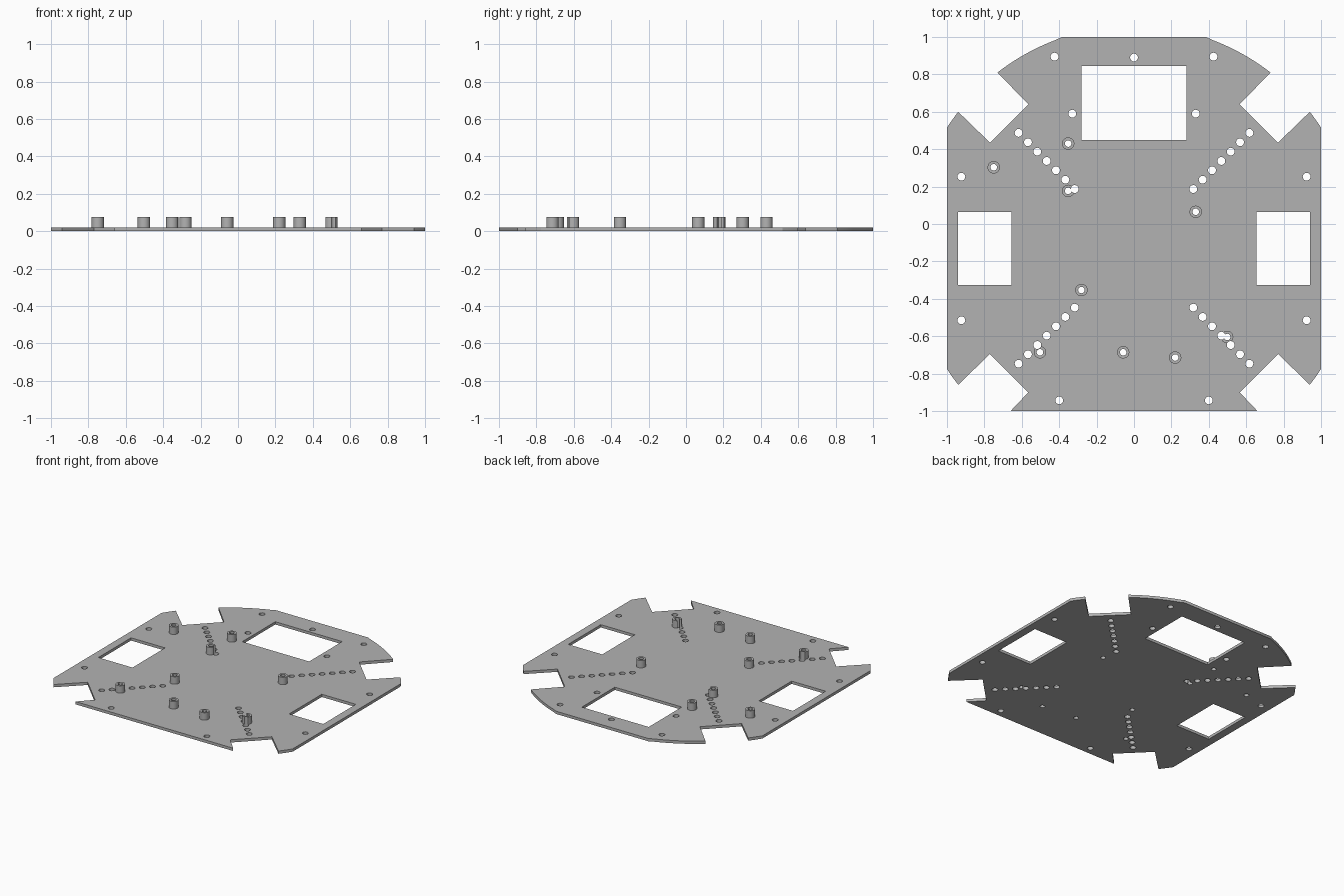
import bpy, math

if "Cube" in bpy.data.objects:
    bpy.data.objects.remove(bpy.data.objects["Cube"])

THICK, TOP = 0.021, 0.077
ROUND_Y, ROUND_R = -0.13, 1.19

grey = bpy.data.materials.new("plain grey")
grey.use_nodes = True
grey.diffuse_color = (0.45, 0.45, 0.45, 1)
grey.node_tree.nodes["Principled BSDF"].inputs["Base Color"].default_value = (0.45, 0.45, 0.45, 1)


def select_only(ob):
    bpy.ops.object.select_all(action="DESELECT")
    ob.select_set(True)
    bpy.context.view_layer.objects.active = ob


def cylinder(name, x, y, r, z0, z1, sides):
    bpy.ops.mesh.primitive_cylinder_add(vertices=sides, radius=r, depth=z1 - z0,
                                        location=(x, y, (z0 + z1) / 2))
    ob = bpy.context.object
    ob.name = name
    return ob


def rim(x0, x1, steps):
    """Points on the round rim between two x positions."""
    xs = [x0 + (x1 - x0) * i / steps for i in range(steps + 1)]
    return [(x, ROUND_Y + math.sqrt(ROUND_R ** 2 - x * x)) for x in xs]


def rect(x0, x1, y0, y1):
    return [(x0, y0), (x1, y0), (x1, y1), (x0, y1)]


# Plate outline: right half, then mirrored
upper_notch = [(0.565, 0.64), (0.77, 0.435)]
shoulder = rim(0.94, 1.0, 3)
lower = [(x, 2 * ROUND_Y - y) for x, y in reversed(upper_notch[1:] + shoulder)]
half = rim(0.385, 0.73, 10) + upper_notch + shoulder + lower
half += [(0.565, -0.90), (0.66, -1.0)]
half[0] = (0.385, 1.0)
outline = half + [(-x, y) for x, y in reversed(half)]

# Plate with its three rectangular windows, as a filled flat curve
windows = [rect(-0.28, 0.28, 0.45, 0.845),
           rect(0.655, 0.94, -0.325, 0.065), rect(-0.94, -0.655, -0.325, 0.065)]
curve = bpy.data.curves.new("plate", "CURVE")
curve.dimensions = "2D"
curve.fill_mode = "BOTH"
curve.extrude = THICK / 2
for loop in [outline] + windows:
    s = curve.splines.new("POLY")
    s.points.add(len(loop) - 1)
    for p, (x, y) in zip(s.points, loop):
        p.co = (x, y, 0, 1)
    s.use_cyclic_u = True
plate = bpy.data.objects.new("plate", curve)
bpy.context.collection.objects.link(plate)
plate.location.z = THICK / 2
select_only(plate)
bpy.ops.object.convert(target="MESH")
plate = bpy.context.object
bpy.ops.object.mode_set(mode="EDIT")
bpy.ops.mesh.select_all(action="SELECT")
bpy.ops.mesh.remove_doubles(threshold=0.0001)
bpy.ops.mesh.normals_make_consistent(inside=False)
bpy.ops.object.mode_set(mode="OBJECT")

# Standoff posts
posts_at = [(-0.75, 0.303), (-0.352, 0.43), (-0.352, 0.177), (0.33, 0.065), (-0.281, -0.353),
            (-0.503, -0.686), (-0.058, -0.686), (0.22, -0.714), (0.498, -0.604)]
posts = [cylinder("standoff_post", x, y, 0.033, THICK, TOP, 32) for x, y in posts_at]

# Screw holes: edge holes and four diagonal rows
holes = [(0, 0.89)]
for side in (-1, 1):
    holes += [(side * x, y) for x, y in [(0.425, 0.895), (0.33, 0.59), (0.923, 0.253),
                                         (0.923, -0.515), (0.4, -0.943)]]
    for i in range(7):
        x, y = 0.317 + 0.05 * i, 0.187 + 0.05 * i
        holes += [(side * x, y), (side * x, 2 * ROUND_Y - y)]

cutters = bpy.data.collections.new("hole_cutters")
bpy.context.scene.collection.children.link(cutters)
for pts, r in ((holes, 0.021), (posts_at, 0.0175)):
    for x, y in pts:
        c = cylinder("hole_cutter", x, y, r, -0.1, 0.2, 20)
        c.hide_render = True
        for col in list(c.users_collection):
            col.objects.unlink(c)
        cutters.objects.link(c)

# Cut the holes through plate and posts
for ob in [plate] + posts:
    m = ob.modifiers.new("holes", "BOOLEAN")
    m.operation = "DIFFERENCE"
    m.solver = "EXACT"
    m.operand_type = "COLLECTION"
    m.collection = cutters
    select_only(ob)
    bpy.ops.object.modifier_apply(modifier=m.name)
    ob.data.materials.clear()
    ob.data.materials.append(grey)
    bpy.ops.object.shade_smooth_by_angle(angle=math.radians(30))

for c in list(cutters.objects):
    bpy.data.objects.remove(c)
bpy.data.collections.remove(cutters)
